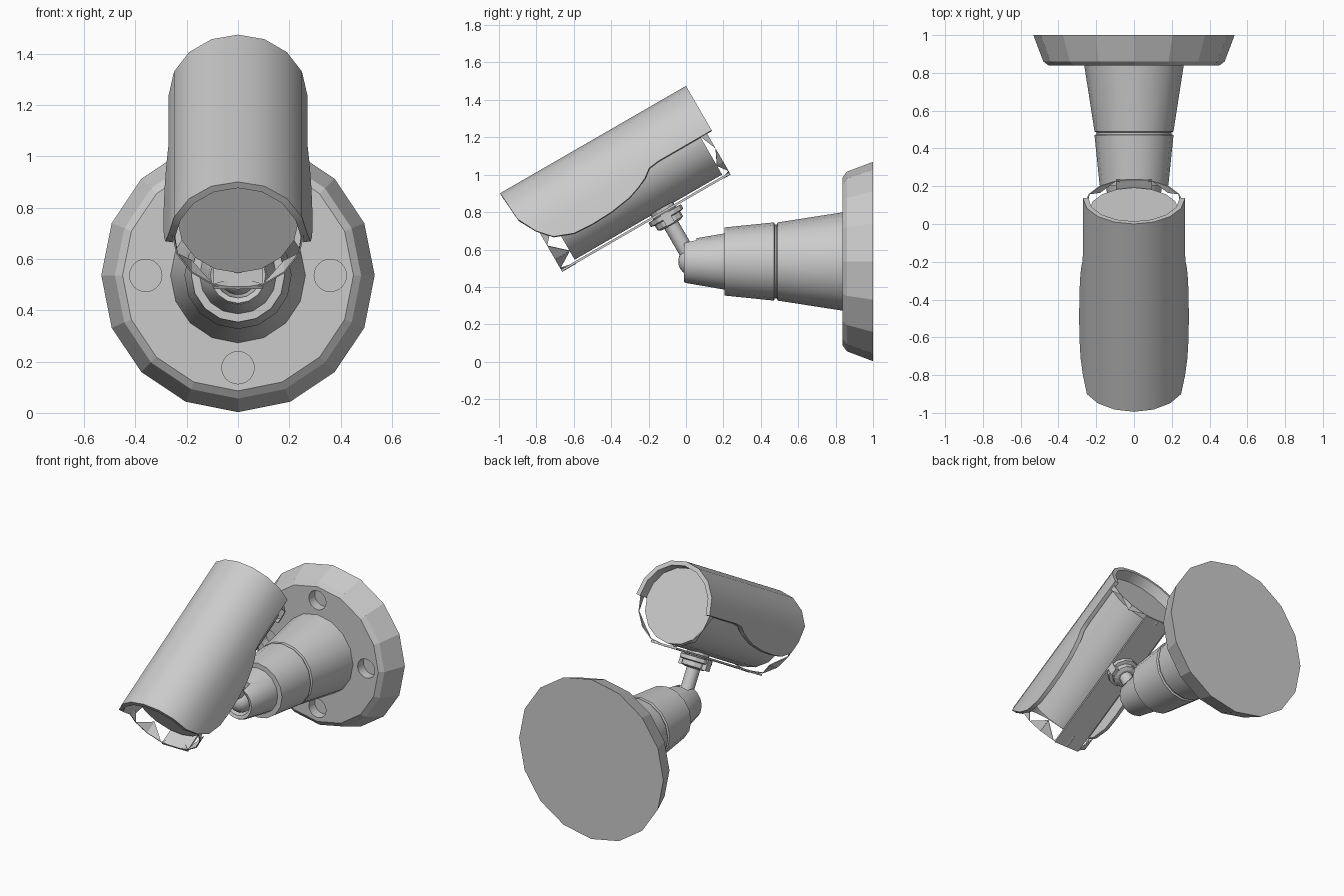
import bpy, bmesh
from math import sin, cos, pi, radians
from mathutils import Matrix, Vector

if "Cube" in bpy.data.objects:
    bpy.data.objects.remove(bpy.data.objects["Cube"])

ALONG_Y = Matrix.Rotation(-pi / 2, 4, 'X')            # local z -> +y
WALL = Matrix.Translation((0, 0, 0.536)) @ ALONG_Y    # wall mount axis
CAM = Matrix.Translation((0, 0.135, 1.241)) @ Matrix.Rotation(radians(30), 4, 'X')


def finish(name, bm, matrix, smooth=None):
    bmesh.ops.recalc_face_normals(bm, faces=bm.faces)
    bm.transform(matrix)
    mesh = bpy.data.meshes.new(name)
    bm.to_mesh(mesh)
    bm.free()
    ob = bpy.data.objects.new(name, mesh)
    bpy.context.collection.objects.link(ob)
    if smooth:
        bpy.ops.object.select_all(action='DESELECT')
        ob.select_set(True)
        bpy.context.view_layer.objects.active = ob
        bpy.ops.object.shade_smooth_by_angle(angle=radians(smooth))
    return ob


def lathe(name, profile, matrix, sides=16, smooth=None):
    """Closed turned solid from (radius, z) points, capped at both ends."""
    bm = bmesh.new()
    rings = [[bm.verts.new((r * cos(2 * pi * i / sides), r * sin(2 * pi * i / sides), z))
              for i in range(sides)] for r, z in profile]
    for a, b in zip(rings, rings[1:]):
        for i in range(sides):
            j = (i + 1) % sides
            bm.faces.new((a[i], a[j], b[j], b[i]))
    bm.faces.new(rings[0])
    bm.faces.new(rings[-1])
    return finish(name, bm, matrix, smooth)


def box(name, size, centre, matrix):
    bm = bmesh.new()
    bmesh.ops.create_cube(bm, size=1)
    bm.transform(Matrix.Translation(centre) @ Matrix.Diagonal((*size, 1)))
    return finish(name, bm, matrix)


def apply_mod(ob, kind, **settings):
    mod = ob.modifiers.new(kind.lower(), kind)
    for key, value in settings.items():
        setattr(mod, key, value)
    bpy.context.view_layer.objects.active = ob
    bpy.ops.object.modifier_apply(modifier=mod.name)


def cut(ob, cutter):
    apply_mod(ob, 'BOOLEAN', operation='DIFFERENCE', object=cutter, solver='EXACT')
    bpy.data.objects.remove(cutter)


# wall plate with four screw holes
plate = lathe("wall_plate", [(0.45, 0.838), (0.48, 0.86), (0.533, 1.0)], WALL)
for x, z in ((0.36, 0), (-0.36, 0), (0, 0.36), (0, -0.36)):
    cut(plate, lathe("hole_cutter", [(0.063, 0.80), (0.063, 0.90)],
                     Matrix.Translation((x, 0, z)) @ WALL, sides=24))

# stepped tapering mount with a groove and a hollow nose
mount = lathe("mount_cone", [(0.075, 0.09), (0.088, -0.005), (0.108, -0.012), (0.115, 0.0),
                             (0.150, 0.205), (0.182, 0.205), (0.209, 0.470), (0.198, 0.475),
                             (0.198, 0.485), (0.209, 0.490), (0.264, 0.845)], WALL)
cut(mount, box("slot_cutter", (0.10, 0.13, 0.2), (0, -0.01, 0.64), Matrix()))
bpy.ops.object.select_all(action='DESELECT')
mount.select_set(True)
bpy.context.view_layer.objects.active = mount
bpy.ops.object.shade_smooth_by_angle(angle=radians(30))

# ball joint, arm and clamp under the camera
joint = CAM @ Matrix.Translation((0, -0.44, 0))
bm = bmesh.new()
bmesh.ops.create_uvsphere(bm, u_segments=16, v_segments=10, radius=0.076)
finish("ball_joint", bm, joint @ Matrix.Translation((0, 0, -0.56)), 40)
lathe("arm", [(0.042, -0.56), (0.042, -0.30)], joint, 12, 40)
lathe("clamp_disc", [(0.055, -0.335), (0.078, -0.325), (0.078, -0.295), (0.1, -0.29),
                     (0.1, -0.265), (0.07, -0.262), (0.07, -0.23)], joint, 12)
for side in (-1, 1):
    box("clamp_lug", (0.03, 0.05, 0.07), (side * 0.085, 0, -0.295), joint)

# camera body, solid flat ends
lathe("camera_body", [(0.237, -0.98), (0.237, -0.07)], CAM @ ALONG_Y, 16, 30)

# thin strip along the underside
box("bottom_strip", (0.19, 1.04, 0.012), (0, -0.55, -0.252), CAM)

# broken collar rims: one triangle per lower facet, front and rear
bm = bmesh.new()
for outer, inner in ((-1.07, -0.98), (-0.03, -0.07)):
    for i in range(8):
        a, b = (pi + i * pi / 8, pi + (i + 1) * pi / 8)
        if i % 2:
            a, b = b, a
        pts = [(0.257 * cos(t), y, 0.257 * sin(t)) for t, y in ((a, outer), (b, outer), (a, inner))]
        bm.faces.new([bm.verts.new(p) for p in pts])
rims = finish("collar_rims", bm, CAM)
apply_mod(rims, 'SOLIDIFY', thickness=0.006, offset=0)

# sun shield: half tube whose flared skirt follows the lower edge curve
R = 0.27
edge = [(0.0, -0.004), (0.33, -0.004), (0.39, -0.012), (0.435, -0.046), (0.49, -0.072),
        (0.56, -0.096), (0.684, -0.115), (0.80, -0.119), (0.912, -0.113)]
front = [1.083, 1.136, 1.142, 1.146, 1.148]
front += front[-2::-1]
arc = [(R * cos(i * pi / 8), R * sin(i * pi / 8)) for i in range(9)]
rows = []
for s, h in edge:
    w = R + 0.17 * -h
    rows.append([(w, -s, h)] + [(x, -s, z) for x, z in arc] + [(-w, -s, h)])
rows.append([(0.283, -1.017, -0.073)] + [(x, -f, z) for (x, z), f in zip(arc, front)]
            + [(-0.283, -1.017, -0.073)])
bm = bmesh.new()
grid = [[bm.verts.new(p) for p in row] for row in rows]
for a, b in zip(grid, grid[1:]):
    for i in range(len(a) - 1):
        bm.faces.new((a[i], b[i], b[i + 1], a[i + 1]))
for f in bm.faces:                       # outward normals, so the wall grows inward
    f.normal_update()
c = max(bm.faces, key=lambda f: f.calc_center_median().z)
flip = c.normal.z < 0
if flip:
    bmesh.ops.reverse_faces(bm, faces=bm.faces)
bm.transform(CAM)
mesh = bpy.data.meshes.new("sun_shield")
bm.to_mesh(mesh)
bm.free()
shield = bpy.data.objects.new("sun_shield", mesh)
bpy.context.collection.objects.link(shield)
apply_mod(shield, 'SOLIDIFY', thickness=0.028, offset=-1)
bpy.ops.object.select_all(action='DESELECT')
shield.select_set(True)
bpy.ops.object.shade_smooth_by_angle(angle=radians(35))
